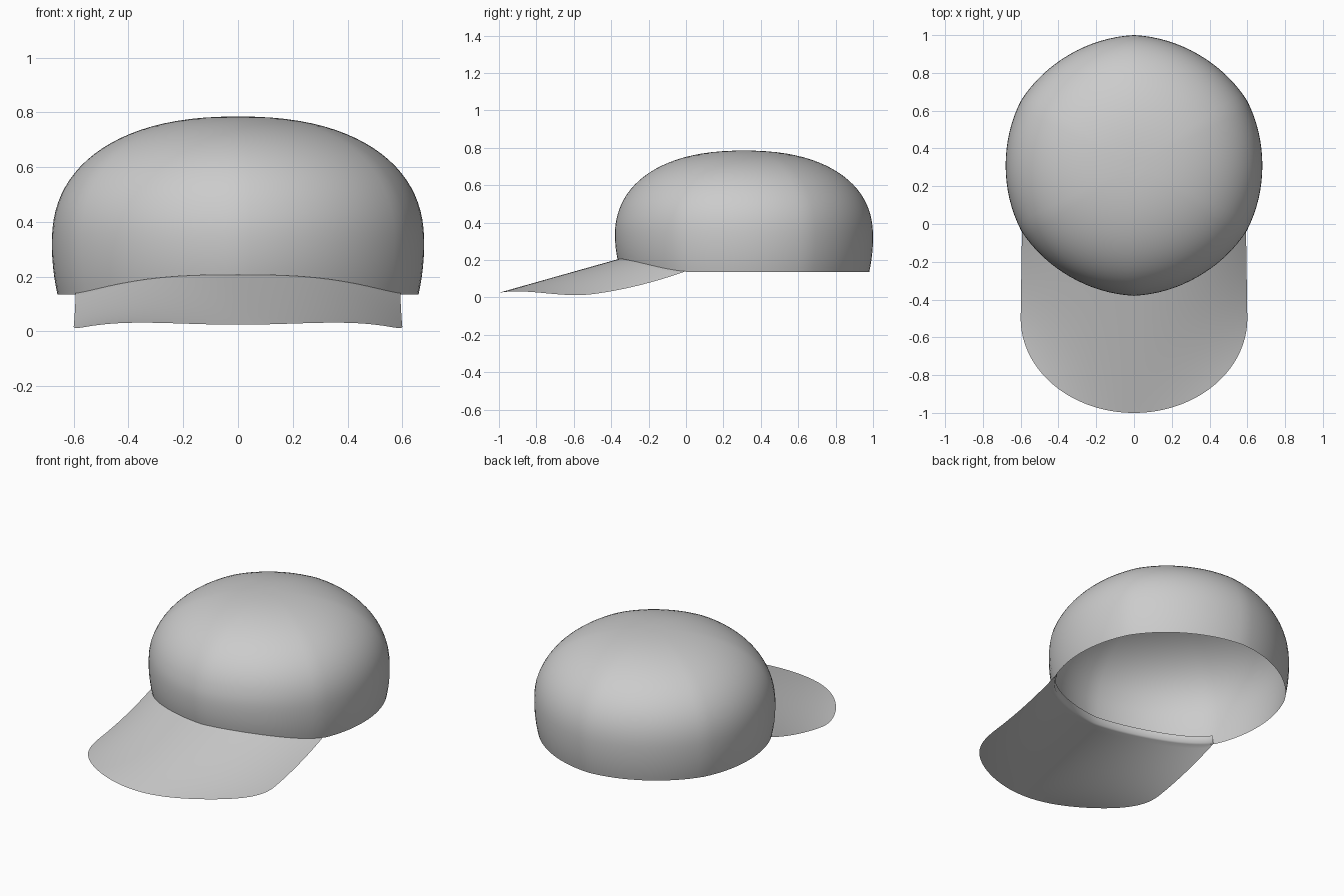
import bpy, math

if "Cube" in bpy.data.objects:
    bpy.data.objects.remove(bpy.data.objects["Cube"])

CY, R, Z0, ZMID, ZTOP = 0.31, 0.69, 0.135, 0.32, 0.785


def make_grid(name, rows, closed=False):
    n = len(rows[0])
    verts = [p for row in rows for p in row]
    faces = []
    for i in range(len(rows) - 1):
        for j in range(n if closed else n - 1):
            k = (j + 1) % n
            faces.append((i * n + j, i * n + k, (i + 1) * n + k, (i + 1) * n + j))
    if closed:
        verts.append((0, CY, ZTOP))
        base = (len(rows) - 1) * n
        for j in range(n):
            faces.append((base + j, base + (j + 1) % n, len(verts) - 1))
    me = bpy.data.meshes.new(name)
    me.from_pydata(verts, [], faces)
    me.polygons.foreach_set("use_smooth", [True] * len(me.polygons))
    ob = bpy.data.objects.new(name, me)
    bpy.context.collection.objects.link(ob)
    return ob


# Bent visor surface: straight down the middle, drooping at the sides
def visor_z(x, y):
    mid = 0.025 + (y + 1) * 0.282
    side = Z0 * ((y + 0.78) / 0.78) ** 2
    p = 1.6 + max(0, min(1, y + 1))
    return max(0, mid - (mid - side) * min(1, abs(x) / 0.6) ** p)


# Six-panel crown section: radius by angle and by height
def panel(a):
    return R * (1 - 0.015 * abs(math.sin(3 * (a - math.pi / 2))))


def profile(z):
    if z < ZMID:
        return 1 - 0.03 * ((ZMID - z) / (ZMID - Z0)) ** 2
    t = min(1, (z - ZMID) / (ZTOP - ZMID))
    return (1 - t ** 2.3) ** (1 / 2.3)


def rim_point(a):
    r = panel(a) * 0.97
    x, y = r * math.cos(a), CY + r * math.sin(a)
    return x, y, (max(Z0, visor_z(x, y)) if y < 0.01 else Z0)


# Crown: rings from the rim to the top
N, LOW, HIGH = 96, 8, 24
heights = [Z0 + (ZMID - Z0) * i / LOW for i in range(LOW)]
heights += [ZMID + (ZTOP - ZMID) * math.sin(math.pi / 2 * i / HIGH) ** 1.0 for i in range(HIGH)]
rows = []
for z in heights:
    row = []
    for j in range(N):
        a = 2 * math.pi * j / N + math.pi / 2
        lift = rim_point(a)[2] - Z0
        zz = z + lift * max(0, 1 - (z - Z0) / 0.3)
        r = panel(a) * profile(0.5 * (z + zz))
        row.append((r * math.cos(a), CY + r * math.sin(a), zz))
    rows.append(row)
for s in (0.75, 0.5, 0.25):
    r_last = profile(heights[-1])
    z = ZTOP - (ZTOP - heights[-1]) * s * s
    row = []
    for j in range(N):
        a = 2 * math.pi * j / N + math.pi / 2
        r = panel(a) * r_last * s
        row.append((r * math.cos(a), CY + r * math.sin(a), z))
    rows.append(row)
make_grid("crown", rows, closed=True)

# Visor: spans from the crown rim to the rounded front edge, with a sewn-in lip
M, K = 64, 20
a0, a1 = math.radians(207.5), math.radians(332.5)
columns = []
for j in range(M + 1):
    s = j / M
    bx, by, bz = rim_point(a0 + (a1 - a0) * (0.5 - 0.5 * math.cos(math.pi * s)))
    fx = -0.6 * math.cos(math.pi * s)
    fy = -0.5 - 0.5 * math.sin(math.pi * s)
    col = [(bx * 0.975, CY + (by - CY) * 0.975, bz + 0.045),
           (bx * 0.98, CY + (by - CY) * 0.98, bz + 0.005)]
    for i in range(K + 1):
        t = i / K
        x, y = bx + (fx - bx) * t, by + (fy - by) * t
        col.append((x, y, visor_z(x, y)))
    columns.append(col)
make_grid("visor", columns)
